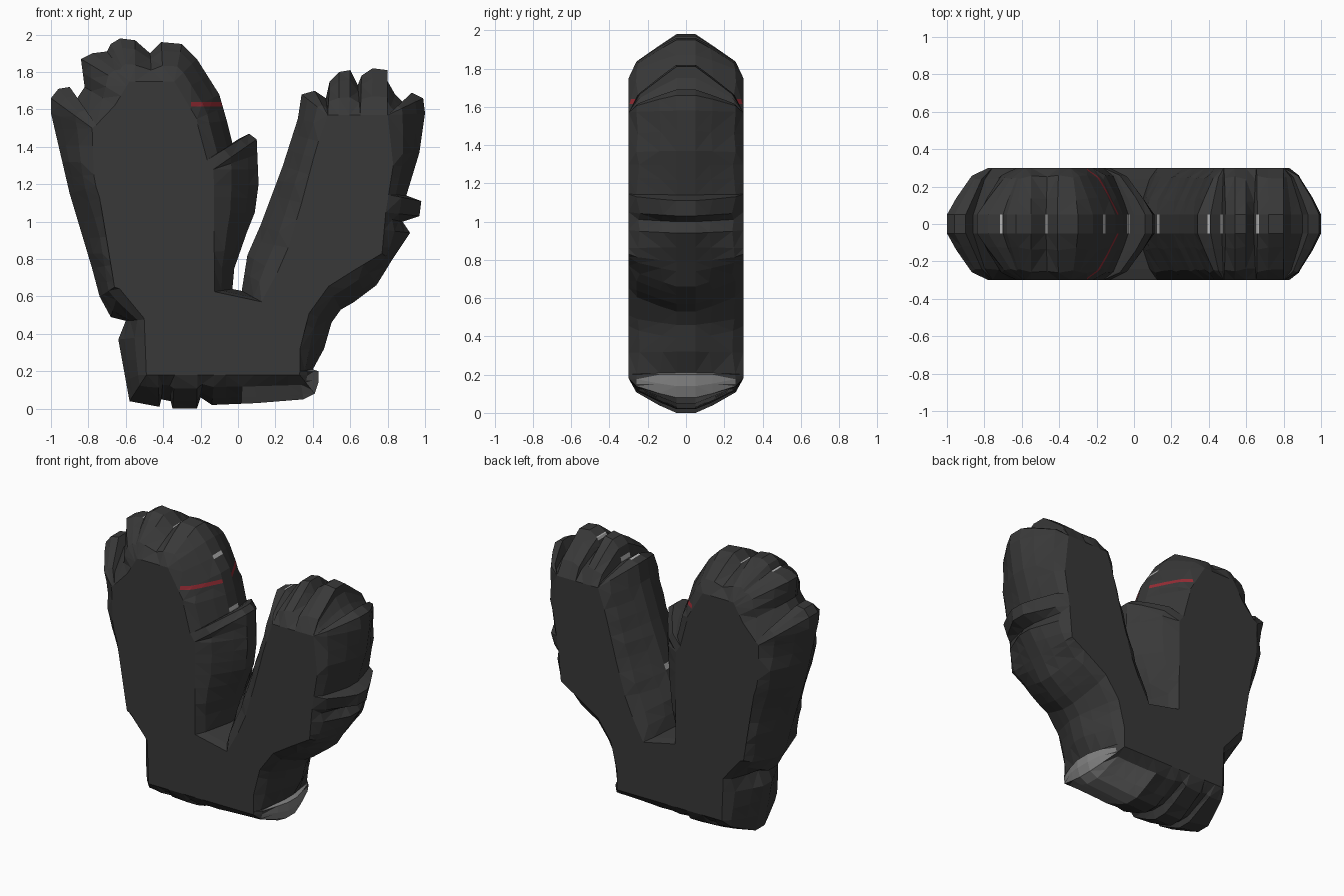
import bpy, bmesh, random
from mathutils import Vector

random.seed(4)
cube = bpy.data.objects.get("Cube")
if cube:
    bpy.data.objects.remove(cube, do_unlink=True)


def make_material(name, color):
    material = bpy.data.materials.new(name)
    material.use_nodes = True
    material.diffuse_color = (*color, 1)
    shader = material.node_tree.nodes["Principled BSDF"]
    shader.inputs["Base Color"].default_value = (*color, 1)
    shader.inputs["Roughness"].default_value = 0.9
    return material


charcoal = make_material("charcoal", (0.04, 0.04, 0.04))
grey = make_material("sole grey", (0.22, 0.22, 0.22))
pale = make_material("pale grey", (0.45, 0.45, 0.45))
red = make_material("dark red", (0.30, 0.025, 0.035))
CHARCOAL, GREY, PALE, RED = range(4)

# Each section has its outer rim and the edge of the flat face it slopes up to
base_rim = [(-.58, .04), (-.42, .01), (-.41, .05), (-.36, .04), (-.35, 0), (-.22, 0),
            (-.2, .06), (-.14, .02), (.1, .03), (.35, .05), (.41, .08)]
base_edge = [(-.49, .18), (.33, .18)]

left_rim = [(.43, .14), (.43, .2), (.4, .21), (.46, .32), (.5, .46), (.55, .53), (.62, .57),
            (.74, .66), (.79, .74), (.82, .79), (.92, .94), (.88, 1), (.97, 1.03), (.98, 1.11),
            (.9, 1.14), (.97, 1.37), (1, 1.58), (.99, 1.66), (.93, 1.69), (.9, 1.62),
            (.84, 1.68), (.8, 1.75), (.8, 1.81), (.72, 1.82), (.66, 1.78), (.64, 1.73),
            (.6, 1.81), (.54, 1.8), (.49, 1.75), (.47, 1.66), (.41, 1.7), (.34, 1.68),
            (.32, 1.55), (.24, 1.3), (.12, .98), (.05, .82), (.02, .63)]
left_edge = [(.33, .2), (.33, .4), (.43, .62), (.62, .74), (.77, .83), (.79, 1.05),
             (.83, 1.3), (.8, 1.57), (.48, 1.57), (.42, 1.4), (.34, 1.1), (.25, .8), (.07, .47)]

right_rim = [(-.03, .64), (-.02, .75), (.05, .95), (.09, 1.05), (.11, 1.2), (.1, 1.44),
             (.06, 1.47), (0, 1.44), (-.03, 1.42), (-.06, 1.54), (-.1, 1.68), (-.22, 1.87),
             (-.3, 1.95), (-.41, 1.96), (-.47, 1.9), (-.55, 1.97), (-.63, 1.98), (-.68, 1.95),
             (-.7, 1.91), (-.78, 1.9), (-.84, 1.87), (-.82, 1.72), (-.86, 1.66), (-.9, 1.72),
             (-.96, 1.71), (-1, 1.66), (-1, 1.58), (-.9, 1.15), (-.78, .75), (-.74, .6),
             (-.68, .49), (-.6, .47), (-.64, .37), (-.6, .15)]
right_edge = [(-.12, .47), (-.13, .75), (-.13, 1.28), (-.2, 1.38), (-.22, 1.55), (-.34, 1.75),
              (-.58, 1.75), (-.69, 1.57), (-.78, 1.5), (-.77, 1.22), (-.68, .95),
              (-.66, .65), (-.5, .6), (-.49, .2)]


def subdivide(points, step):
    """Add evenly spaced points along an open chain."""
    chain = [Vector(p) for p in points]
    result = []
    for a, b in zip(chain, chain[1:]):
        count = max(1, round((b - a).length / step))
        result += [a.lerp(b, i / count) for i in range(count)]
    return result + [chain[-1]]


# Pair every rim point with a point further along the flat edge
pairs = []
for rim, edge in ((base_rim, base_edge), (left_rim, left_edge), (right_rim, right_edge)):
    targets = subdivide(edge, 0.03)
    at = 0
    for p in subdivide(rim, 0.09):
        at = min(range(at, len(targets)), key=lambda i: (targets[i] - p).length)
        pairs.append((p, targets[at]))

bm = bmesh.new()
cache = {}


def vertex(x, y, z):
    key = (round(x, 3), round(y, 3), round(z, 3))
    if key not in cache:
        cache[key] = bm.verts.new((x, y, z))
    return cache[key]


def face(verts):
    unique = list(dict.fromkeys(verts))
    if len(unique) > 2:
        return bm.faces.new(unique)


# Rounded rim, built as rings from the narrow middle strip out to the flat faces
section = [(0, .05), (.22, .13), (.6, .25), (1, .3)]
wobble = [random.uniform(-.012, .012) for _ in pairs]
rings = {}
for side in (-1, 1):
    for level, (t, depth) in enumerate(section):
        ring = []
        for (outer, inner), w in zip(pairs, wobble):
            p = outer.lerp(inner, t)
            y = depth + (w if level in (1, 2) else 0)
            ring.append(vertex(p.x, side * y, p.y))
        rings[side, level] = ring


def bridge(first, second):
    for i in range(len(first)):
        j = (i + 1) % len(first)
        face([first[i], first[j], second[j], second[i]])


bridge(rings[-1, 0], rings[1, 0])
for side in (-1, 1):
    for level in range(len(section) - 1):
        bridge(rings[side, level], rings[side, level + 1])
    face(rings[side, len(section) - 1])
bmesh.ops.triangulate(bm, faces=bm.faces[:])


def cut(axis, value, test):
    """Slice only the faces that pass the test."""
    faces = [f for f in bm.faces if test(f.calc_center_median())]
    edges = {e for f in faces for e in f.edges}
    verts = {v for f in faces for v in f.verts}
    bmesh.ops.bisect_plane(bm, geom=faces + list(edges) + list(verts), dist=1e-5,
                           plane_co=axis * value, plane_no=axis)


# Cut lines for the red band, the sole patch and the pale seam marks
X, Y, Z = Vector((1, 0, 0)), Vector((0, 1, 0)), Vector((0, 0, 1))
for height in (1.615, 1.64):
    cut(Z, height, lambda c: -.4 < c.x < 0 and 1.4 < c.z < 1.85 and abs(c.y) < .299)
cut(X, -.25, lambda c: 1.615 < c.z < 1.64 and -.4 < c.x < 0)
cut(Z, .15, lambda c: c.z < .3 and c.x > -.1 and abs(c.y) < .299)
seams = [-.71, -.47, -.16, -.03, .13, .4, .47, .66]
for seam in seams:
    for offset in (-.007, .007):
        cut(X, seam + offset, lambda c: c.z > .9 and abs(c.y) < .05)

# Colour by position
for f in bm.faces:
    c = f.calc_center_median()
    f.smooth = False
    strip = abs(c.y) < .05
    if -.25 < c.x < -.08 and 1.615 < c.z < 1.64 and .06 < abs(c.y) < .299:
        f.material_index = RED
    elif abs(c.y) < .21 and (0 < c.x and c.z < .15 or c.x > .34 and c.z < .215):
        f.material_index = GREY
    elif strip and c.z > .9 and any(abs(c.x - s) < .007 for s in seams):
        f.material_index = PALE
    else:
        f.material_index = CHARCOAL

bmesh.ops.recalc_face_normals(bm, faces=bm.faces[:])
mesh = bpy.data.meshes.new("raised_mittens")
bm.to_mesh(mesh)
bm.free()
for material in (charcoal, grey, pale, red):
    mesh.materials.append(material)
mittens = bpy.data.objects.new("raised_mittens", mesh)
bpy.context.collection.objects.link(mittens)
